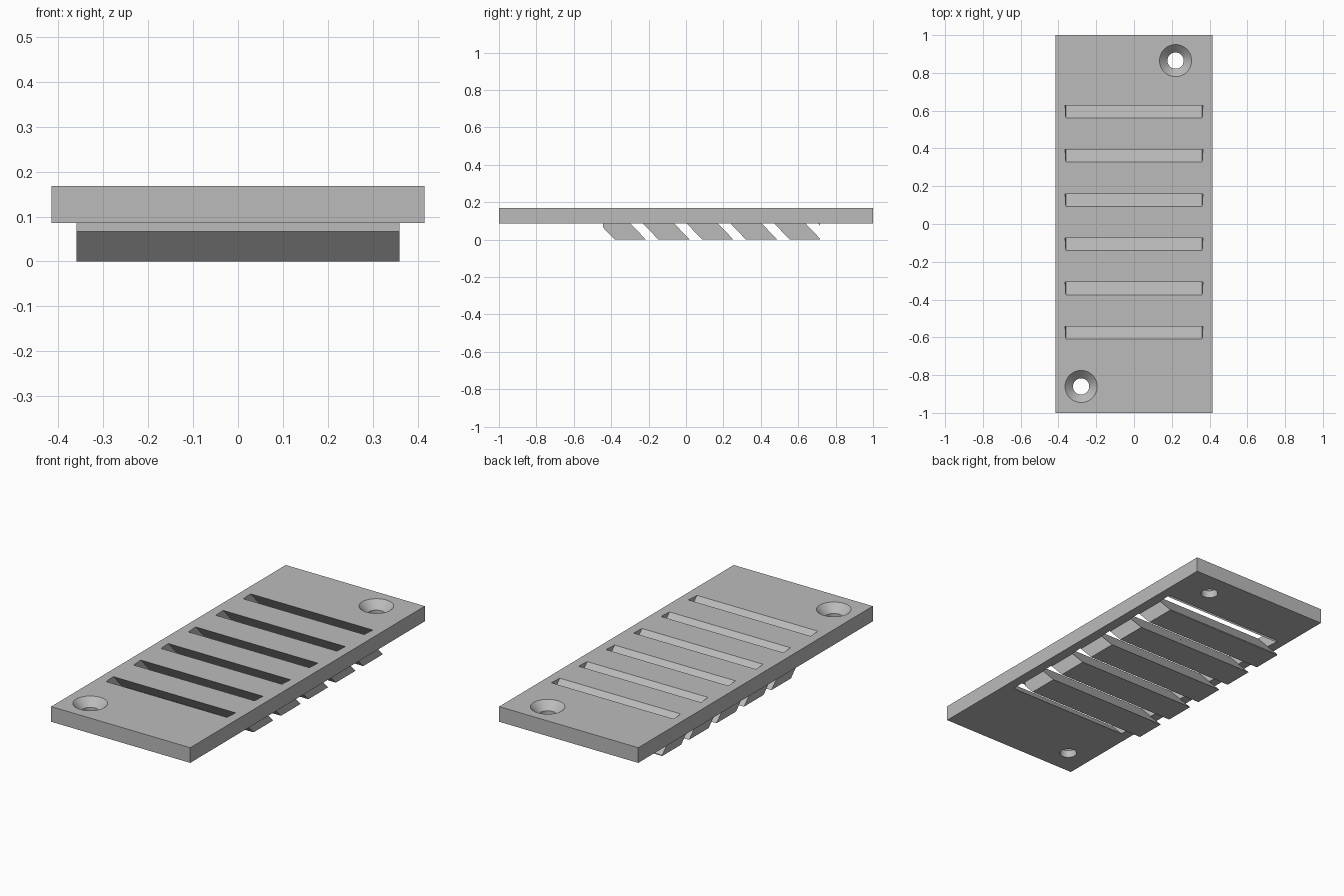
import bpy, bmesh, math
from mathutils import Matrix, Vector

cube = bpy.data.objects.get("Cube")
if cube:
    bpy.data.objects.remove(cube, do_unlink=True)

TOP, UNDER = 0.168, 0.086
SLOPE = 0.955            # louver lean: y travelled per unit of drop
PITCH, FIRST, GAP = 0.234, -0.609, 0.067

grey = bpy.data.materials.new("plain grey")
grey.use_nodes = True
grey.diffuse_color = (0.5, 0.5, 0.5, 1)
grey.node_tree.nodes["Principled BSDF"].inputs["Base Color"].default_value = grey.diffuse_color


def make_object(name, bm):
    bmesh.ops.recalc_face_normals(bm, faces=bm.faces)
    mesh = bpy.data.meshes.new(name)
    bm.to_mesh(mesh)
    bm.free()
    mesh.materials.append(grey)
    obj = bpy.data.objects.new(name, mesh)
    bpy.context.collection.objects.link(obj)
    return obj


def box(name, low, high):
    low, high = Vector(low), Vector(high)
    bm = bmesh.new()
    bmesh.ops.create_cube(bm, size=1, matrix=Matrix.Translation((low + high) / 2)
                          @ Matrix.Diagonal((*(high - low), 1)))
    return make_object(name, bm)


def add_slot(bm, start):
    # Leaning slot, with its ends flaring slightly toward the back
    rings = []
    for z in (TOP + 0.03, -0.03):
        y = start + (TOP - z) * SLOPE
        rings.append([bm.verts.new(p) for p in (
            (-0.361, y, z), (0.361, y, z),
            (0.365, y + GAP, z), (-0.365, y + GAP, z))])
    skin(bm, rings)


def add_screw_hole(bm, x, y, sides=64):
    # Countersunk cone above a straight bore
    r, wide = 0.043, 0.085
    rings = []
    for radius, z in ((wide + 0.02, TOP + 0.02), (r, TOP - (wide - r)), (r, 0.02)):
        rings.append([bm.verts.new((x + radius * math.cos(a), y + radius * math.sin(a), z))
                      for a in (math.tau * i / sides for i in range(sides))])
    skin(bm, rings)


def skin(bm, rings):
    for a, b in zip(rings, rings[1:]):
        for i in range(len(a)):
            j = (i + 1) % len(a)
            bm.faces.new((a[i], a[j], b[j], b[i]))
    bm.faces.new(rings[0])
    bm.faces.new(rings[-1])


def cut(obj, cutter):
    mod = obj.modifiers.new("cut", "BOOLEAN")
    mod.operation, mod.solver, mod.object = "DIFFERENCE", "EXACT", cutter
    bpy.ops.object.select_all(action="DESELECT")
    bpy.context.view_layer.objects.active = obj
    obj.select_set(True)
    bpy.ops.object.modifier_apply(modifier=mod.name)
    bpy.ops.object.shade_smooth_by_angle(angle=math.radians(25))


# Cover plate and the louver bank under it
plate = box("cover_plate", (-0.415, -1, UNDER), (0.415, 1, TOP))
louvers = box("louver_slats", (-0.36, -0.445, 0), (0.36, 0.717, UNDER))

# One cutter for all openings
bm = bmesh.new()
for i in range(6):
    add_slot(bm, FIRST + i * PITCH)
add_screw_hole(bm, 0.22, 0.865)
add_screw_hole(bm, -0.28, -0.86)
cutter = make_object("opening_cutter", bm)
cutter.hide_render = True

for part in (plate, louvers):
    cut(part, cutter)
bpy.data.objects.remove(cutter, do_unlink=True)
